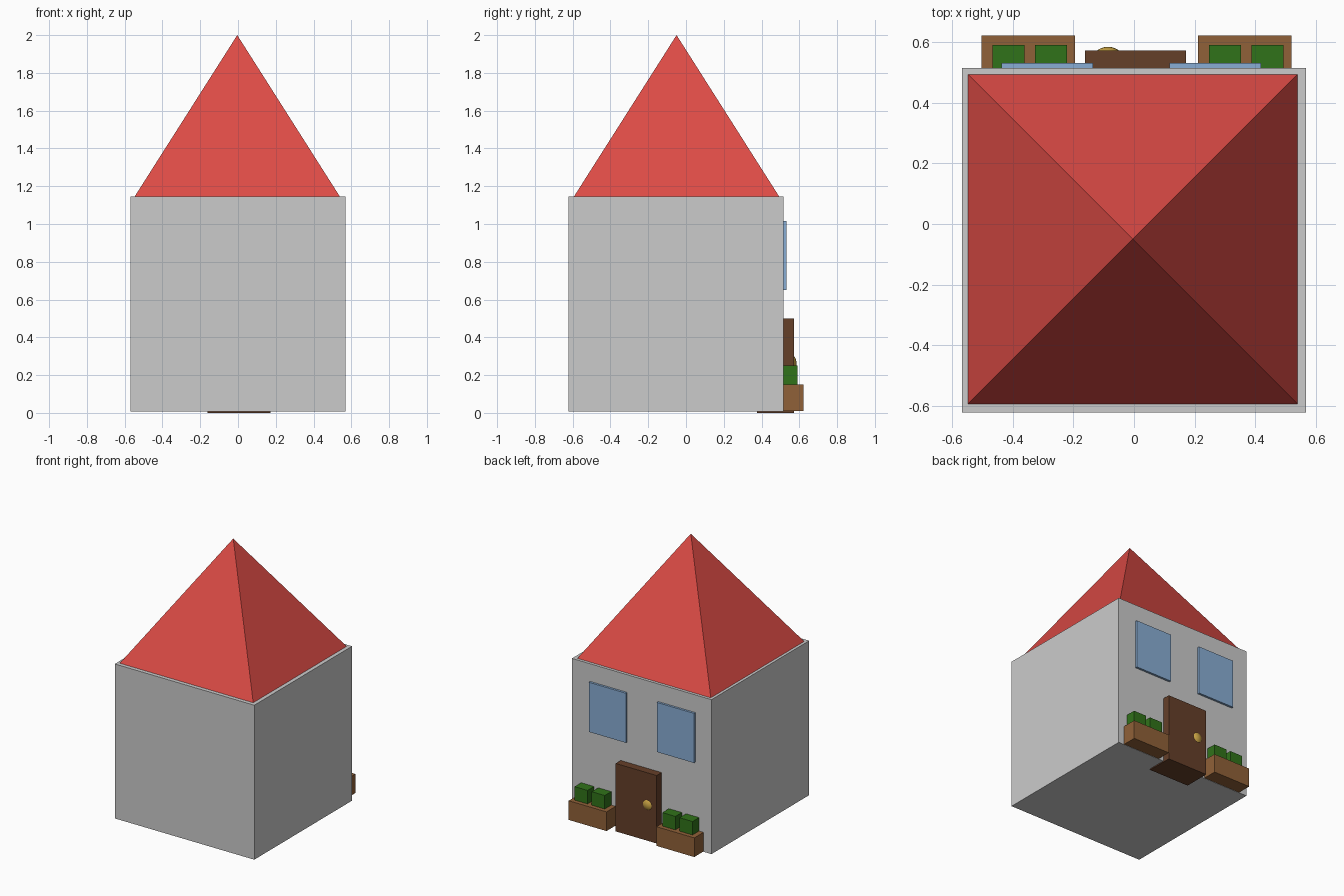
import bpy

if "Cube" in bpy.data.objects:
    bpy.data.objects.remove(bpy.data.objects["Cube"])


def paint(obj, name, color):
    mat = bpy.data.materials.get(name) or bpy.data.materials.new(name)
    mat.diffuse_color = (*color, 1)
    mat.use_nodes = True
    mat.node_tree.nodes["Principled BSDF"].inputs["Base Color"].default_value = mat.diffuse_color
    obj.data.materials.append(mat)


def box(name, x, y, z, mat=None):
    """Box from (min, max) ranges on each axis."""
    bpy.ops.mesh.primitive_cube_add(size=1)
    obj = bpy.context.object
    obj.name = name
    obj.location = [(a + b) / 2 for a, b in (x, y, z)]
    obj.scale = [b - a for a, b in (x, y, z)]
    bpy.ops.object.transform_apply(location=False, rotation=False, scale=True)
    if mat:
        paint(obj, *mat)
    return obj


ROOF = ("roof_red", (0.72, 0.07, 0.06))
DOOR = ("door_brown", (0.13, 0.05, 0.022))
WOOD = ("planter_wood", (0.28, 0.12, 0.04))
GREEN = ("bush_green", (0.03, 0.17, 0.01))
GLASS = ("window_blue", (0.25, 0.42, 0.66))
BRASS = ("knob_brass", (0.6, 0.38, 0.06))

# Walls
box("walls", (-0.568, 0.568), (-0.622, 0.515), (0.008, 1.145))

# Pyramid roof
bpy.ops.mesh.primitive_cone_add(vertices=4, radius1=0.5 ** 0.5, radius2=0, depth=1,
                                rotation=(0, 0, 0.7853981634))
roof = bpy.context.object
roof.name = "roof"
bpy.ops.object.transform_apply(location=False, rotation=True, scale=False)
roof.scale = (1.087, 1.087, 0.855)
roof.location = (-0.004, -0.05, 1.145 + 0.855 / 2)
bpy.ops.object.transform_apply(location=False, rotation=False, scale=True)
paint(roof, *ROOF)

# Door with rounded knob sunk into it
box("door", (-0.162, 0.171), (0.375, 0.573), (0, 0.5), DOOR)
bpy.ops.mesh.primitive_uv_sphere_add(segments=32, ring_count=16, radius=0.06,
                                     location=(-0.086, 0.525, 0.263))
knob = bpy.context.object
knob.name = "door_knob"
bpy.ops.object.shade_smooth()
paint(knob, *BRASS)

# Upper windows
for side, x in (("right", -0.437), ("left", 0.118)):
    box(f"window_{side}", (x, x + 0.302), (0.48, 0.531), (0.65, 1.015), GLASS)

# Planters, each with two clipped bushes
for side, x in (("right", -0.503), ("left", 0.212)):
    box(f"planter_{side}", (x, x + 0.308), (0.48, 0.622), (0.010, 0.151), WOOD)
    for i, dx in enumerate((0.036, 0.176)):
        box(f"bush_{side}_{i + 1}", (x + dx, x + dx + 0.106), (0.485, 0.591),
            (0.144, 0.25), GREEN)
